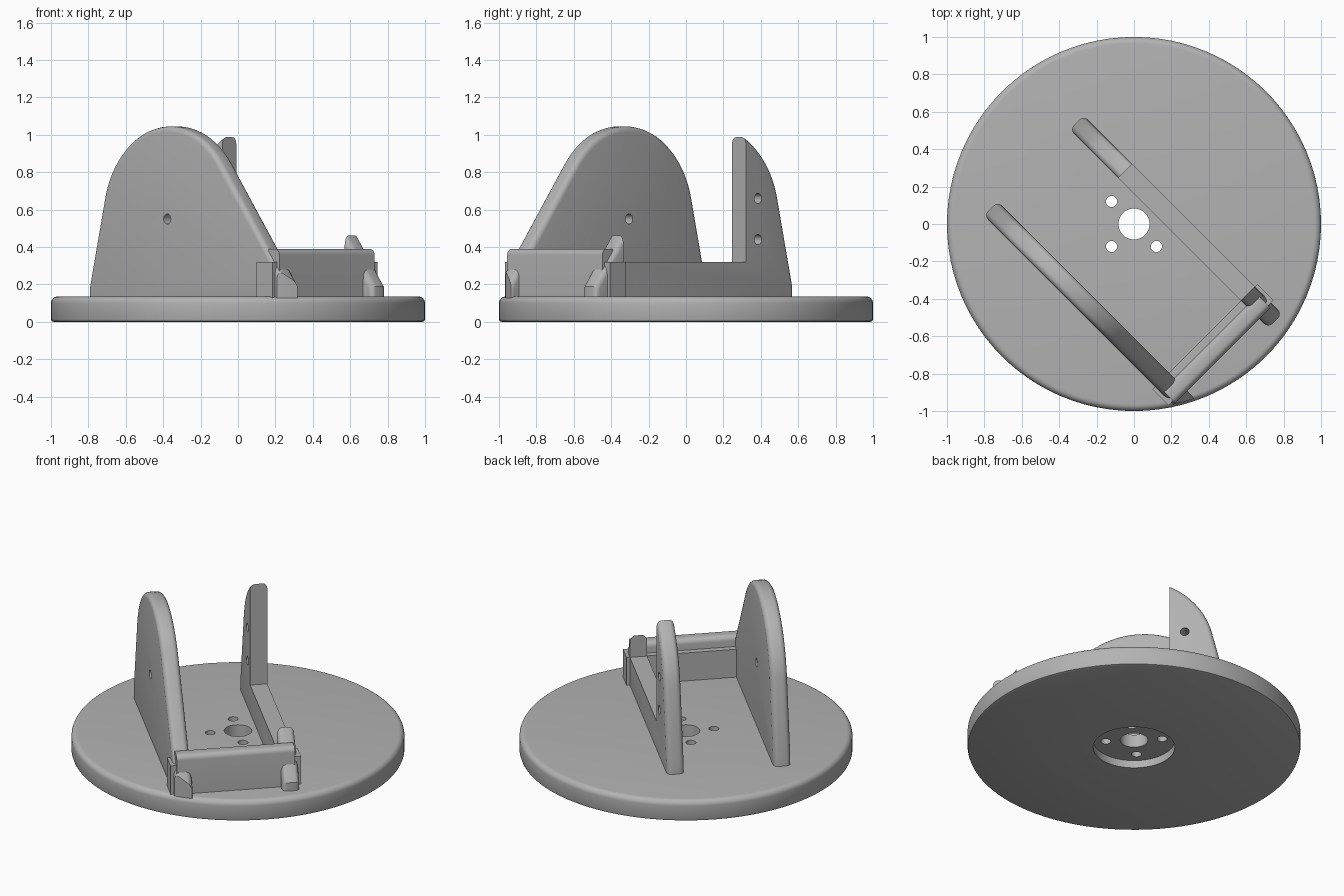
import bpy, bmesh, math
from mathutils import Matrix

if "Cube" in bpy.data.objects:
    bpy.data.objects.remove(bpy.data.objects["Cube"])

TURN = Matrix.Rotation(math.radians(-45), 4, 'Z')  # frame of the walls

grey = bpy.data.materials.new("plain_grey")
grey.diffuse_color = (0.45, 0.45, 0.45, 1)
grey.use_nodes = True
grey.node_tree.nodes["Principled BSDF"].inputs["Base Color"].default_value = grey.diffuse_color


def add_object(name, bm):
    bmesh.ops.recalc_face_normals(bm, faces=bm.faces)
    mesh = bpy.data.meshes.new(name)
    bm.to_mesh(mesh)
    bm.free()
    mesh.materials.append(grey)
    ob = bpy.data.objects.new(name, mesh)
    bpy.context.collection.objects.link(ob)
    return ob


def cylinder(name, r, depth, matrix, segs=32):
    bm = bmesh.new()
    bmesh.ops.create_cone(bm, cap_ends=True, segments=segs, radius1=r, radius2=r,
                          depth=depth, matrix=matrix)
    return add_object(name, bm)


def box(name, lo, hi, round_top=0):
    bm = bmesh.new()
    size = [h - l for l, h in zip(lo, hi)]
    mid = [(h + l) / 2 for l, h in zip(lo, hi)]
    bmesh.ops.create_cube(bm, size=1, matrix=Matrix.Translation(mid) @ Matrix.Diagonal((*size, 1)))
    if round_top:
        edges = [e for e in bm.edges if all(v.co.z > mid[2] for v in e.verts)
                 and abs(e.verts[0].co.x - e.verts[1].co.x) < 1e-5]
        bmesh.ops.bevel(bm, geom=edges, offset=round_top, segments=5, profile=0.5, affect='EDGES')
    bmesh.ops.transform(bm, matrix=TURN, verts=bm.verts)
    return add_object(name, bm)


def cut(ob, cutters, operation='DIFFERENCE'):
    for c in cutters:
        mod = ob.modifiers.new("cut", 'BOOLEAN')
        mod.operation, mod.object, mod.solver = operation, c, 'EXACT'
        bpy.context.view_layer.objects.active = ob
        bpy.ops.object.modifier_apply(modifier=mod.name)
        bpy.data.objects.remove(c)


def smooth(ob):
    bpy.ops.object.select_all(action='DESELECT')
    ob.select_set(True)
    bpy.context.view_layer.objects.active = ob
    bpy.ops.object.shade_smooth_by_angle(angle=math.radians(30))


def wall(name, v0, v1, fillet=0.03):
    """Upright plate with a round crown, a steep back and a sloping front."""
    cz, r, a0, a1 = 0.545, 0.5, math.radians(37.4), math.radians(168)
    prof = [(-0.60, 0.08), (0.90, 0.08), (0.90, 0.19)]
    n = 28
    for i in range(n + 1):
        a = a0 + (a1 - a0) * i / n
        prof.append((r * math.cos(a), cz + r * math.sin(a)))
    prof.append((-0.60, 0.19))
    bm = bmesh.new()
    caps = [bm.faces.new([bm.verts.new((u, v, z)) for u, z in prof]) for v in (v0, v1)]
    for i in range(len(prof)):
        j = (i + 1) % len(prof)
        a, b = caps[0].verts, caps[1].verts
        bm.faces.new((a[i], a[j], b[j], b[i]))
    bmesh.ops.recalc_face_normals(bm, faces=bm.faces)
    rim = [e for f in caps for e in f.edges]
    bmesh.ops.bevel(bm, geom=rim, offset=fillet, segments=4, profile=0.5, affect='EDGES')
    bmesh.ops.transform(bm, matrix=TURN, verts=bm.verts)
    return add_object(name, bm)


def cross_hole(u, v, z, r=0.027):
    m = TURN @ Matrix.Translation((u, v, z)) @ Matrix.Rotation(math.pi / 2, 4, 'X')
    return cylinder("hole_cutter", r, 0.3, m, 24)


# Round base: lathed profile with a rounded rim
prof = [(0, 0), (0.985, 0), (0.996, 0.004), (1.0, 0.015)]
for i in range(7):
    a = math.pi / 2 * i / 6
    prof.append((0.965 + 0.035 * math.cos(a), 0.10 + 0.035 * math.sin(a)))
prof.append((0, 0.135))
bm = bmesh.new()
vs = [bm.verts.new((r, 0, z)) for r, z in prof]
edges = [bm.edges.new(p) for p in zip(vs, vs[1:])]
bmesh.ops.spin(bm, geom=vs + edges, cent=(0, 0, 0), axis=(0, 0, 1),
               angle=math.tau, steps=96, use_merge=True)
bmesh.ops.remove_doubles(bm, verts=bm.verts, dist=1e-5)
base = add_object("round_base", bm)

# Underside recess, centre bore and four screw holes
cutters = [cylinder("recess_cutter", 0.245, 0.1, Matrix.Identity(4), 64),
           cylinder("bore_cutter", 0.083, 1, Matrix.Identity(4), 48)]
for x in (-0.12, 0.12):
    for y in (-0.12, 0.12):
        cutters.append(cylinder("screw_cutter", 0.03, 1, Matrix.Translation((x, y, 0)), 24))
cut(base, cutters)

# Tall wall, trimmed to the outline of the base
tall = wall("tall_wall", -0.535, -0.43)
cut(tall, [cross_hole(0, -0.48, 0.55)])
cut(tall, [cylinder("trim_cutter", 0.988, 4, Matrix.Identity(4), 96)], 'INTERSECT')

# Second wall, opened in the middle down to a low rail
opened = wall("opened_wall", 0.115, 0.22)
cut(opened, [box("opening_cutter", (-0.233, 0, 0.32), (0.692, 0.4, 1.5)),
             cross_hole(-0.325, 0.17, 0.66), cross_hole(-0.325, 0.17, 0.44)])

# Cross plate with rounded top, and the slab behind it
plate = box("cross_plate", (0.735, -0.52, 0.1), (0.832, 0.20, 0.39), 0.032)
slab = box("cross_slab", (0.695, -0.555, 0.1), (0.815, 0.24, 0.32))

for ob in (base, tall, opened, plate):
    smooth(ob)
